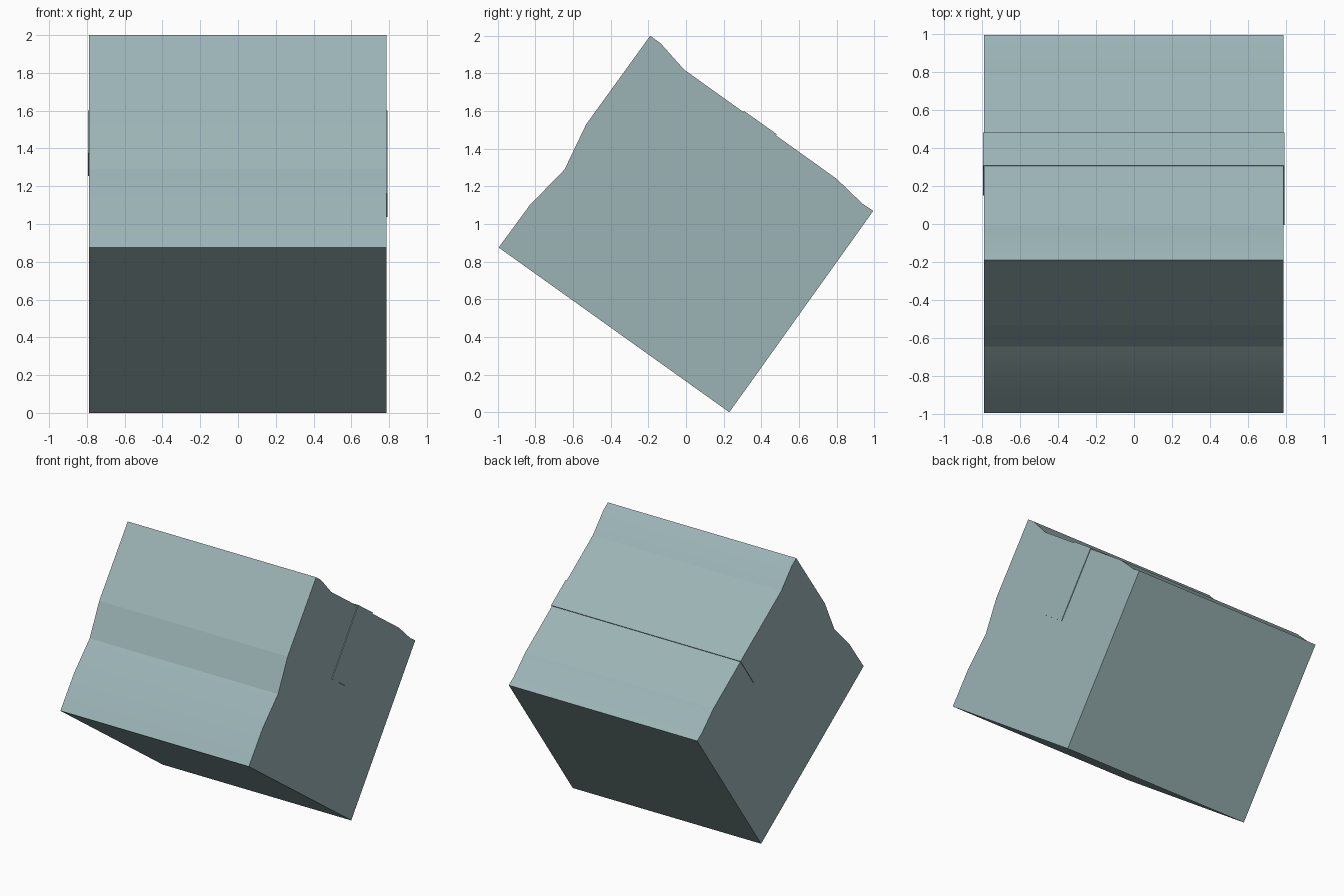
import bpy, bmesh
from mathutils import Vector

if "Cube" in bpy.data.objects:
    bpy.data.objects.remove(bpy.data.objects["Cube"])

teal = bpy.data.materials.new("teal_card")
teal.diffuse_color = (0.33, 0.455, 0.465, 1)
teal.use_nodes = True
teal.node_tree.nodes["Principled BSDF"].inputs["Base Color"].default_value = teal.diffuse_color


def make_object(name, bm):
    bmesh.ops.recalc_face_normals(bm, faces=bm.faces)
    mesh = bpy.data.meshes.new(name)
    bm.to_mesh(mesh)
    bm.free()
    mesh.materials.append(teal)
    obj = bpy.data.objects.new(name, mesh)
    bpy.context.collection.objects.link(obj)
    return obj


# Tilted package: side profile (y, z) extruded across x
profile = [(0.23, 0), (0.995, 1.07), (0.935, 1.11), (0.80, 1.24), (-0.01, 1.82),
           (-0.135, 1.96), (-0.19, 2.0), (-0.53, 1.53), (-0.645, 1.29),
           (-0.83, 1.10), (-0.995, 0.875)]
creases = [profile[i] for i in (3, 4, 7, 8)]
x_left, x_right = -0.79, 0.787
bm = bmesh.new()
face = bm.faces.new([bm.verts.new((x_left, y, z)) for y, z in profile])
ext = bmesh.ops.extrude_face_region(bm, geom=[face])
bmesh.ops.translate(bm, vec=(x_right - x_left, 0, 0),
                    verts=[v for v in ext["geom"] if isinstance(v, bmesh.types.BMVert)])
# Keep the shallow folds crisp
for e in bm.edges:
    a, b = (v.co for v in e.verts)
    if abs(a.x - b.x) > 1 and any(abs(a.y - y) + abs(a.z - z) < 0.001 for y, z in creases):
        e.smooth = False
package = make_object("package_body", bm)
bpy.context.view_layer.objects.active = package
package.select_set(True)
bpy.ops.object.shade_smooth_by_angle(angle=0.52, keep_sharp_edges=True)

# Tape strip folded over the top and down both ends
down = Vector((0, -0.579, -0.815))
edges = [Vector((0, 0.308, 1.601)), Vector((0, 0.482, 1.477))]
stations = [(0.792, 0.54), (0.792, 0), (-0.794, 0), (-0.794, 0.275)]
bm = bmesh.new()
rows = [[bm.verts.new(e + down * drop + Vector((x, 0, 0))) for e in edges]
        for x, drop in stations]
for a, b in zip(rows, rows[1:]):
    bm.faces.new((a[0], b[0], b[1], a[1]))
tape = make_object("tape_strip", bm)
if tape.data.polygons[1].normal.z < 0:
    tape.data.flip_normals()
solid = tape.modifiers.new("thickness", 'SOLIDIFY')
solid.thickness = 0.01
solid.offset = -1
